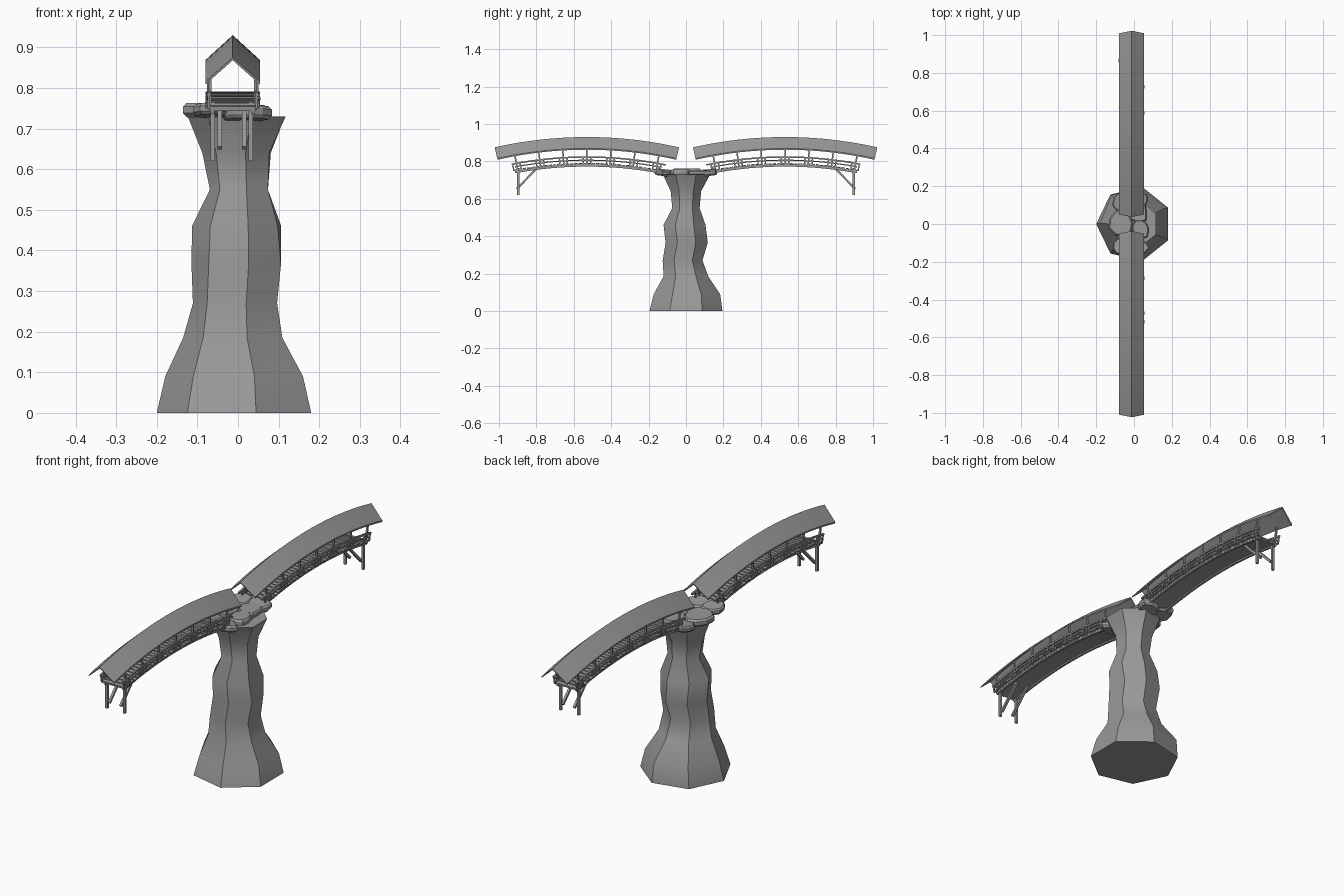
import bpy, bmesh, math, random
from mathutils import Vector, Matrix

random.seed(4)
if "Cube" in bpy.data.objects:
    bpy.data.objects.remove(bpy.data.objects["Cube"])

grey = bpy.data.materials.new("weathered grey")
grey.use_nodes = True
COLOUR = (0.32, 0.32, 0.32, 1)
grey.diffuse_color = COLOUR
grey.node_tree.nodes["Principled BSDF"].inputs["Base Color"].default_value = COLOUR

CX, MID, R = -0.013, 0.53, 2.1      # bridge axis, arch centre, arch radius


def finish(name, bm, smooth=None):
    bmesh.ops.recalc_face_normals(bm, faces=bm.faces)
    mesh = bpy.data.meshes.new(name)
    bm.to_mesh(mesh)
    bm.free()
    mesh.materials.append(grey)
    obj = bpy.data.objects.new(name, mesh)
    bpy.context.collection.objects.link(obj)
    if smooth:
        bpy.ops.object.select_all(action='DESELECT')
        obj.select_set(True)
        bpy.context.view_layer.objects.active = obj
        bpy.ops.object.shade_smooth_by_angle(angle=math.radians(smooth))
    return obj


def loft(bm, rings, closed_ends=True):
    loops = [[bm.verts.new(p) for p in ring] for ring in rings]
    n = len(loops[0])
    for a, b in zip(loops, loops[1:]):
        for i in range(n):
            j = (i + 1) % n
            bm.faces.new((a[i], a[j], b[j], b[i]))
    if closed_ends:
        bm.faces.new(loops[0])
        bm.faces.new(loops[-1])


def arch(side, x, s, z):
    """Point at arc distance s and crown height z on one of the two arches."""
    a = s / R
    h = z - 0.8
    return Vector((CX + x, side * (MID + (R + h) * math.sin(a)),
                   0.8 + (R + h) * math.cos(a) - R))


def arch_sweep(bm, side, section, s0, s1, steps=16):
    loft(bm, [[arch(side, x, s0 + (s1 - s0) * i / steps, z) for x, z in section]
              for i in range(steps + 1)])


def rect(x, z, w, h):
    return [(x - w, z - h), (x + w, z - h), (x + w, z + h), (x - w, z + h)]


def beam(bm, a, b, width):
    d = b - a
    mat = (Matrix.Translation((a + b) / 2) @ d.to_track_quat('Z', 'Y').to_matrix().to_4x4()
           @ Matrix.Diagonal((width, width, d.length, 1)))
    bmesh.ops.create_cube(bm, size=1, matrix=mat)


# Seven sided rock pillar: height, radius, sideways drift in x and y
bm = bmesh.new()
profile = [(0, .2, 0, 0), (.09, .182, 0, .005), (.185, .125, -.005, 0), (.27, .108, -.005, -.015),
           (.365, .112, 0, .005), (.46, .112, 0, -.01), (.55, .074, .004, 0),
           (.64, .086, 0, 0), (.73, .125, .004, 0)]
rings = []
for k, (z, r, dx, dy) in enumerate(profile):
    ring = []
    for i in range(7):
        a = math.pi + math.tau * i / 7
        q = r * (random.uniform(.96, 1.06) if k else 1)
        ring.append((q * math.cos(a) + dx, q * math.sin(a) + dy, z))
    rings.append(ring)
loft(bm, rings)
finish("rock_pillar", bm, 40)


# Flat stones paving the pillar top
def slab(bm, x, y, z, rx, ry, thick, tilt=0.0):
    outline = [(math.tau * i / 9, random.uniform(.85, 1.08)) for i in range(9)]
    rings = []
    for scale, level in ((.85, -.5), (1, -.2), (1, .25), (.88, .5)):
        rings.append([(x + rx * q * scale * math.cos(a), y + ry * q * scale * math.sin(a),
                       z + level * thick + tilt * q * math.sin(a)) for a, q in outline])
    loft(bm, rings)


bm = bmesh.new()
slab(bm, -.07, .005, .745, .068, .078, .035)
slab(bm, .035, -.03, .738, .05, .06, .035)
slab(bm, .02, .06, .738, .055, .06, .03)
for side in (-1, 1):
    slab(bm, .02, side * .125, .738, .062, .045, .032, side * .005)
    slab(bm, -.065, side * .115, .744, .055, .05, .028, side * .005)
finish("paving_stones", bm)

for side, label in ((-1, "front"), (1, "back")):
    # Thin gabled roof
    bm = bmesh.new()
    t = .007
    arch_sweep(bm, side, [(-.067, .862), (0, .93 - t), (.067, .862),
                          (.067, .862 + t), (0, .93), (-.067, .862 + t)], -.468, .468, 20)
    finish(label + "_bridge_roof", bm, 20)

    # Deck bed with side stringers
    bm = bmesh.new()
    arch_sweep(bm, side, rect(0, .782, .056, .003), -.39, .39)
    for x in (-.05, .05):
        arch_sweep(bm, side, rect(x, .777, .005, .005), -.39, .39)
    finish(label + "_bridge_deck", bm)

    # Uneven cross planks
    bm = bmesh.new()
    count = 34
    for i in range(count):
        s = -.395 + .79 * (i + .5) / count
        left, right = (random.uniform(.058, .068) for _ in range(2))
        z = .788 + random.uniform(-.001, .001)
        arch_sweep(bm, side, [(-left, z - .003), (right, z - .003),
                              (right, z + .003), (-left, z + .003)], s - .009, s + .009, 1)
    finish(label + "_bridge_planks", bm)

    # Hand rails, roof posts and short balusters
    bm = bmesh.new()
    for x in (-.059, .059):
        arch_sweep(bm, side, rect(x, .823, .004, .004), -.42, .4)
        arch_sweep(bm, side, rect(x, .806, .003, .003), -.4, .385)
        for i in range(-3, 4):
            s = i * .125
            beam(bm, arch(side, x * .95, s, .78), arch(side, x * .95, s, .872), .008)
            for off in (-.02, .02):
                beam(bm, arch(side, x, s + off, .785), arch(side, x, s + off, .823), .007)
    finish(label + "_bridge_railing", bm)

    # End trestle with legs, braces and a cross beam
    bm = bmesh.new()
    for x in (-.049, .044):
        sx = CX + x
        beam(bm, Vector((sx, side * .897, .62)), Vector((sx, side * .897, .765)), .011)
        inner = CX + x * .65
        beam(bm, Vector((inner, side * .905, .652)), Vector((inner, side * .795, .765)), .011)
    beam(bm, Vector((CX - .066, side * .897, .757)), Vector((CX + .066, side * .897, .757)), .012)
    finish(label + "_bridge_trestle", bm)
